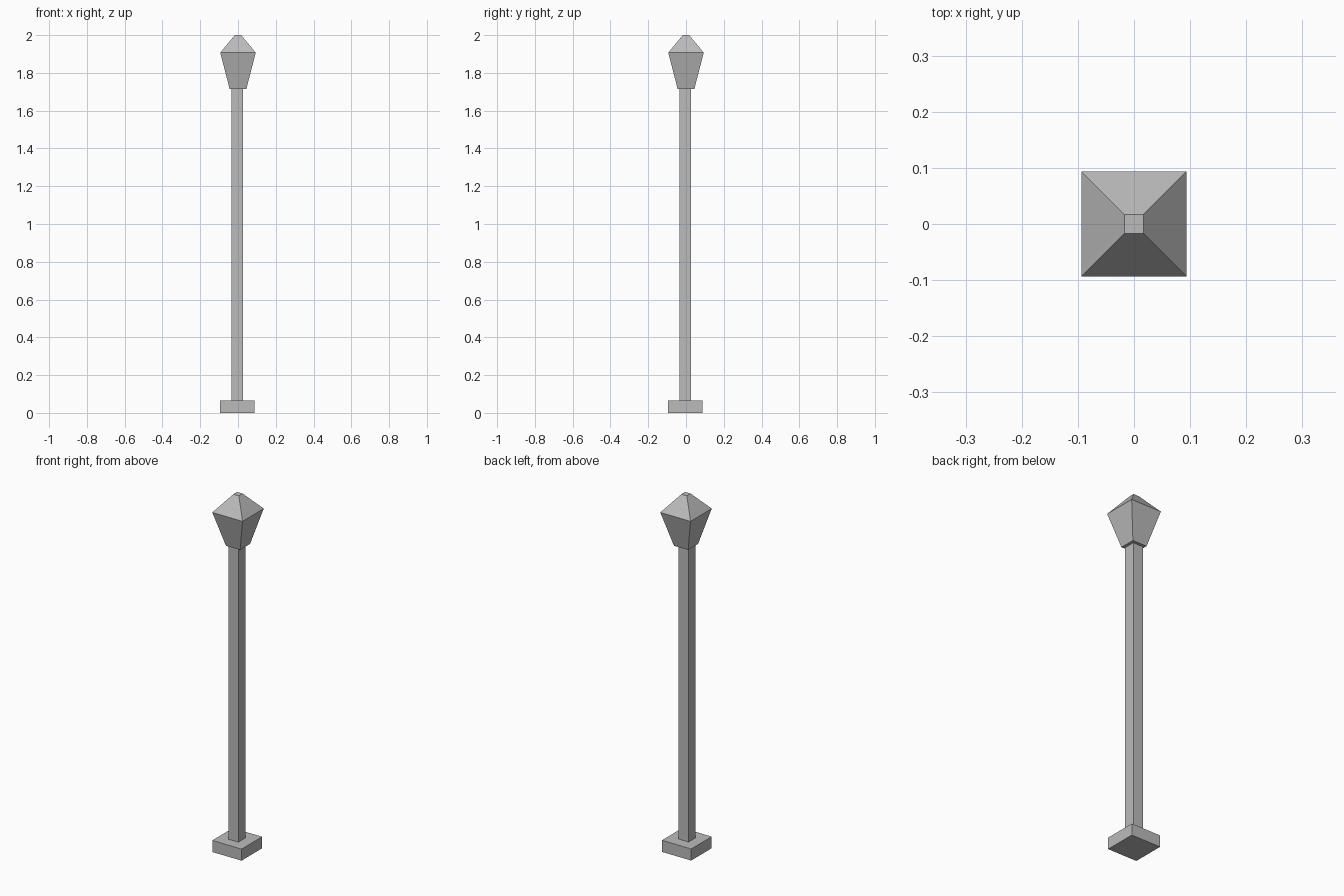
import bpy
import bmesh

cube = bpy.data.objects.get("Cube")
if cube:
    bpy.data.objects.remove(cube, do_unlink=True)

grey = bpy.data.materials.new("plain grey")
grey.use_nodes = True
colour = (0.5, 0.5, 0.5, 1)
grey.diffuse_color = colour
grey.node_tree.nodes["Principled BSDF"].inputs["Base Color"].default_value = colour


def square_stack(name, levels, offset=0.0):
    """Closed square solid through (half width, height) levels."""
    bm = bmesh.new()
    rings = []
    for half, z in levels:
        corners = ((-half, -half), (half, -half), (half, half), (-half, half))
        rings.append([bm.verts.new((x + offset, y + offset, z)) for x, y in corners])
    for low, high in zip(rings, rings[1:]):
        for i in range(4):
            j = (i + 1) % 4
            bm.faces.new((low[i], low[j], high[j], high[i]))
    bm.faces.new(rings[0][::-1])
    bm.faces.new(rings[-1])
    mesh = bpy.data.meshes.new(name)
    bm.to_mesh(mesh)
    bm.free()
    mesh.materials.append(grey)
    obj = bpy.data.objects.new(name, mesh)
    bpy.context.collection.objects.link(obj)
    return obj


# Foot block, square post and tapered lantern with a hipped cap
square_stack("base", [(0.091, 0), (0.091, 0.065)], -0.003)
square_stack("post", [(0.031, 0.065), (0.031, 1.714)], -0.004)
square_stack("lantern", [(0.044, 1.714), (0.094, 1.907), (0.017, 2.0)])
